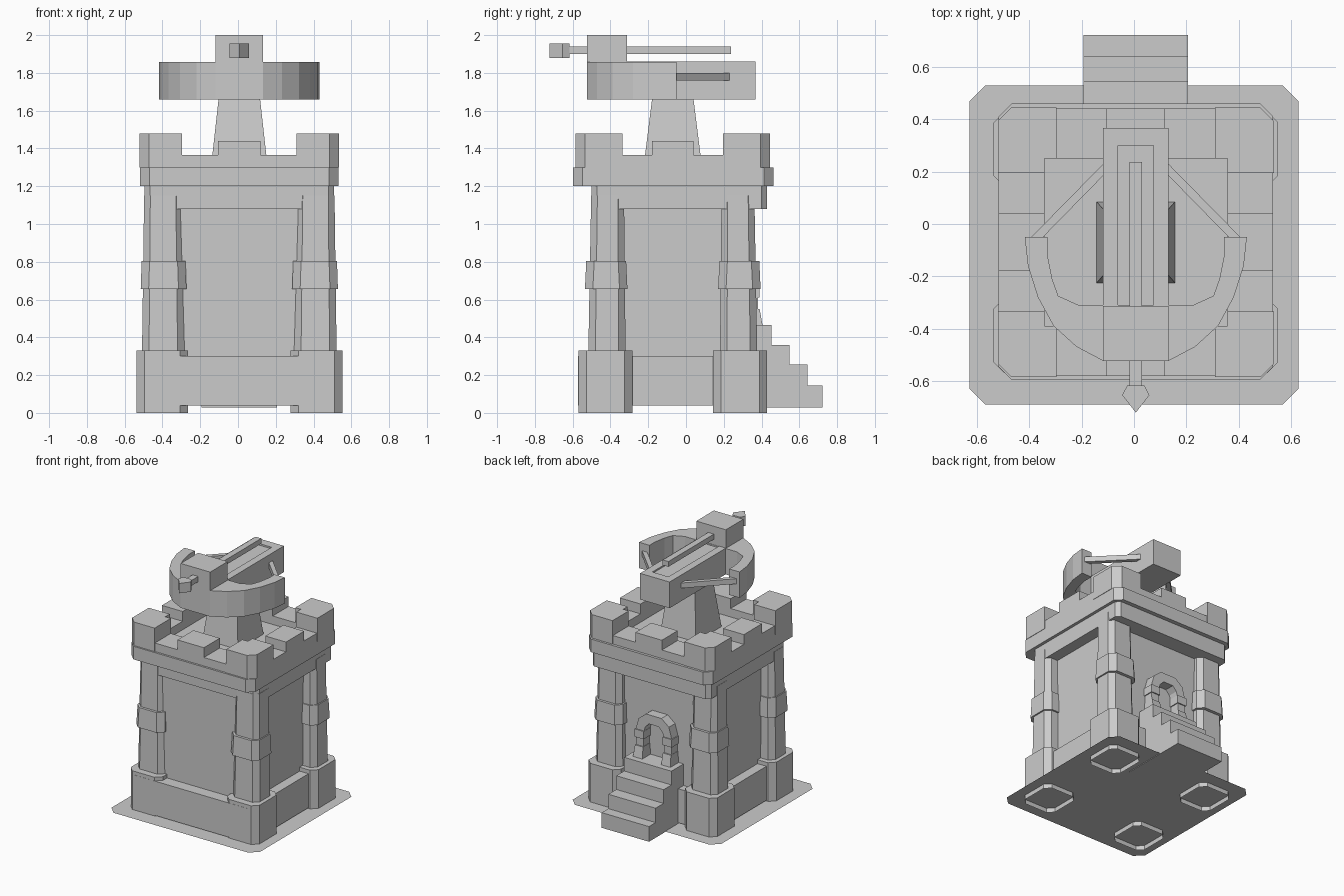
import bpy, bmesh

if "Cube" in bpy.data.objects:
    bpy.data.objects.remove(bpy.data.objects["Cube"])

CX, CY = 0.007, -0.07      # tower axis


def mesh_object(name, verts, faces):
    me = bpy.data.meshes.new(name)
    me.from_pydata([tuple(v) for v in verts], [], faces)
    bm = bmesh.new()
    bm.from_mesh(me)
    bmesh.ops.recalc_face_normals(bm, faces=bm.faces)
    bm.to_mesh(me)
    bm.free()
    ob = bpy.data.objects.new(name, me)
    bpy.context.collection.objects.link(ob)
    return ob


def loft(name, low, high, z0, z1, bottom=True):
    """Prism between two outlines with equal point counts."""
    n = len(low)
    verts = [(x, y, z0) for x, y in low] + [(x, y, z1) for x, y in high]
    faces = [(i, (i + 1) % n, n + (i + 1) % n, n + i) for i in range(n)]
    faces.append(tuple(range(n, 2 * n)))
    if bottom:
        faces.append(tuple(range(n - 1, -1, -1)))
    return mesh_object(name, verts, faces)


def rect(x0, x1, y0, y1, c=0.0):
    """Rectangle outline, optionally with cut corners."""
    x0, x1 = sorted((x0, x1))
    y0, y1 = sorted((y0, y1))
    if not c:
        return [(x0, y0), (x1, y0), (x1, y1), (x0, y1)]
    return [(x0 + c, y0), (x1 - c, y0), (x1, y0 + c), (x1, y1 - c),
            (x1 - c, y1), (x0 + c, y1), (x0, y1 - c), (x0, y0 + c)]


def block(name, x0, x1, y0, y1, z0, z1, c=0.0):
    r = rect(x0, x1, y0, y1, c)
    return loft(name, r, r, z0, z1)


def ribbon(name, outer, inner, a, b, axis):
    """Solid band between two open paths, extruded along axis 'y' or 'z'."""
    put = (lambda p, h: (p[0], p[1], h)) if axis == 'z' else (lambda p, h: (p[0], h, p[1]))
    verts, faces = [], []
    for o, i in zip(outer, inner):
        verts += [put(o, a), put(i, a), put(i, b), put(o, b)]
    for k in range(len(outer) - 1):
        p, q = 4 * k, 4 * k + 4
        faces += [(p + j, p + (j + 1) % 4, q + (j + 1) % 4, q + j) for j in range(4)]
    e = 4 * (len(outer) - 1)
    faces += [(0, 1, 2, 3), (e + 3, e + 2, e + 1, e)]
    return mesh_object(name, verts, faces)


def mirrored(half, cx=CX):
    """Complete a left-half path with its mirror image."""
    return [(cx + x, y) for x, y in half] + [(cx - x, y) for x, y in reversed(half)]


# ground plate: single thin sheet
plate = rect(-0.63, 0.63, -0.69, 0.53, 0.06)
mesh_object("ground_plate", [(x, y, 0.034) for x, y in plate], [tuple(range(8))])

# tower core, plinth and upper box
block("tower_wall", CX - 0.415, CX + 0.415, -0.48, 0.305, 0.04, 1.2)
block("plinth", CX - 0.49, CX + 0.49, -0.53, 0.37, 0.04, 0.30)
block("front_plinth", CX - 0.50, CX + 0.50, -0.571, -0.40, 0.04, 0.302)
block("upper_box", CX - 0.502, CX + 0.502, -0.50, 0.43, 1.08, 1.2, 0.03)
block("cornice", CX - 0.525, CX + 0.525, -0.597, 0.462, 1.2, 1.30, 0.05)

# four corner pillars and corner merlons
for sx in (-1, 1):
    for sy in (-1, 1):
        def corner(x0, x1, y0, y1, c):
            return rect(CX + sx * x0, CX + sx * x1, CY + sy * y0, CY + sy * y1, c)
        tag = ("left" if sx < 0 else "right") + ("_front" if sy < 0 else "_back")
        base = corner(0.272, 0.545, 0.213, 0.50, 0.042)
        loft("pillar_base_" + tag, base, base, 0.0, 0.33, bottom=False)
        loft("pillar_shaft_" + tag, corner(0.29, 0.515, 0.25, 0.447, 0.037),
             corner(0.303, 0.504, 0.258, 0.432, 0.033), 0.33, 1.15)
        loft("pillar_band_" + tag, corner(0.28, 0.522, 0.24, 0.465, 0.042),
             corner(0.285, 0.517, 0.247, 0.458, 0.042), 0.655, 0.805)
        ell = [(0.528 - 0.05, 0.515), (0.303, 0.515), (0.303, 0.32), (0.35, 0.32),
               (0.35, 0.265), (0.528, 0.265), (0.528, 0.515 - 0.05)]
        ell = [(CX + sx * x, CY + sy * y) for x, y in ell]
        loft("corner_merlon_" + tag, ell, ell, 1.30, 1.48)

# low parapet and middle merlons on each side
for s in (-1, 1):
    side, end = ("left" if s < 0 else "right"), ("front" if s < 0 else "back")
    xs = (CX + s * 0.35, CX + s * 0.525)
    ys = (CY + s * 0.32, CY + s * 0.512)
    block("parapet_" + side, *xs, CY - 0.265, CY + 0.265, 1.30, 1.365)
    block("parapet_" + end, CX - 0.303, CX + 0.303, *ys, 1.30, 1.365)
    block("middle_merlon_" + side, *xs, CY - 0.11, CY + 0.11, 1.365, 1.44)
    block("middle_merlon_" + end, CX - 0.112, CX + 0.112, *ys, 1.365, 1.44)

# back stairs
for i, (y, z) in enumerate([(0.723, 0.145), (0.643, 0.255), (0.547, 0.36), (0.452, 0.465)]):
    block(f"stair_{i + 1}", CX - 0.20, CX + 0.20, 0.20 if i == 0 else 0.28, y,
          0.029 if i == 0 else z - 0.11, z)

# back door arch with stepped jambs
arch_out = mirrored([(-0.148, 0.465), (-0.152, 0.67), (-0.128, 0.755), (-0.065, 0.805)])
arch_in = mirrored([(-0.087, 0.465), (-0.087, 0.65), (-0.074, 0.70), (-0.042, 0.735)])
ribbon("door_arch", arch_out, arch_in, 0.29, 0.38, 'y')
for s in (-1, 1):
    tag = "left" if s < 0 else "right"
    loft("jamb_foot_" + tag, rect(CX + s * 0.08, CX + s * 0.158, 0.29, 0.405),
         rect(CX + s * 0.084, CX + s * 0.152, 0.29, 0.39), 0.465, 0.55)
    block("jamb_shoulder_" + tag, CX + s * 0.08, CX + s * 0.158, 0.29, 0.388, 0.61, 0.67)

# tapered pedestal
loft("pedestal", rect(CX - 0.15, CX + 0.15, CY - 0.155, CY + 0.155),
     rect(CX - 0.11, CX + 0.11, CY - 0.11, CY + 0.11), 1.30, 1.66)

# stock with a shallow groove along its top and a raised head block
block("stock", CX - 0.125, CX + 0.125, -0.525, 0.367, 1.66, 1.848)
for s in (-1, 1):
    block("stock_rail_" + ("left" if s < 0 else "right"),
          CX + s * 0.068, CX + s * 0.125, -0.32, 0.367, 1.848, 1.86)
block("stock_end", CX - 0.068, CX + 0.068, 0.30, 0.367, 1.848, 1.86)
block("stock_head", CX - 0.125, CX + 0.125, -0.525, -0.313, 1.848, 2.0)

# curved bow
bow_out = mirrored([(-0.425, -0.05), (-0.413, -0.16), (-0.375, -0.28), (-0.315, -0.39),
                    (-0.227, -0.47), (-0.125, -0.524)])
bow_in = mirrored([(-0.338, -0.05), (-0.338, -0.12), (-0.32, -0.21), (-0.297, -0.275),
                   (-0.22, -0.31), (-0.125, -0.31)])
ribbon("bow", bow_out, bow_in, 1.66, 1.858, 'z')

# bow strings
for s in (-1, 1):
    pts = [(0.405, -0.055), (0.12, 0.235), (0.12, 0.19), (0.36, -0.055)]
    pts = [(CX + s * x, y) for x, y in pts]
    loft("string_" + ("left" if s < 0 else "right"), pts, pts, 1.76, 1.80)

# bolt and its pointed head
block("bolt_shaft", CX - 0.024, CX + 0.024, -0.63, 0.237, 1.90, 1.94)
head = [(-0.052, -0.655), (0, -0.722), (0.052, -0.655), (0.033, -0.618), (-0.033, -0.618)]
head = [(CX + x, y) for x, y in head]
loft("bolt_head", head, head, 1.88, 1.955)
